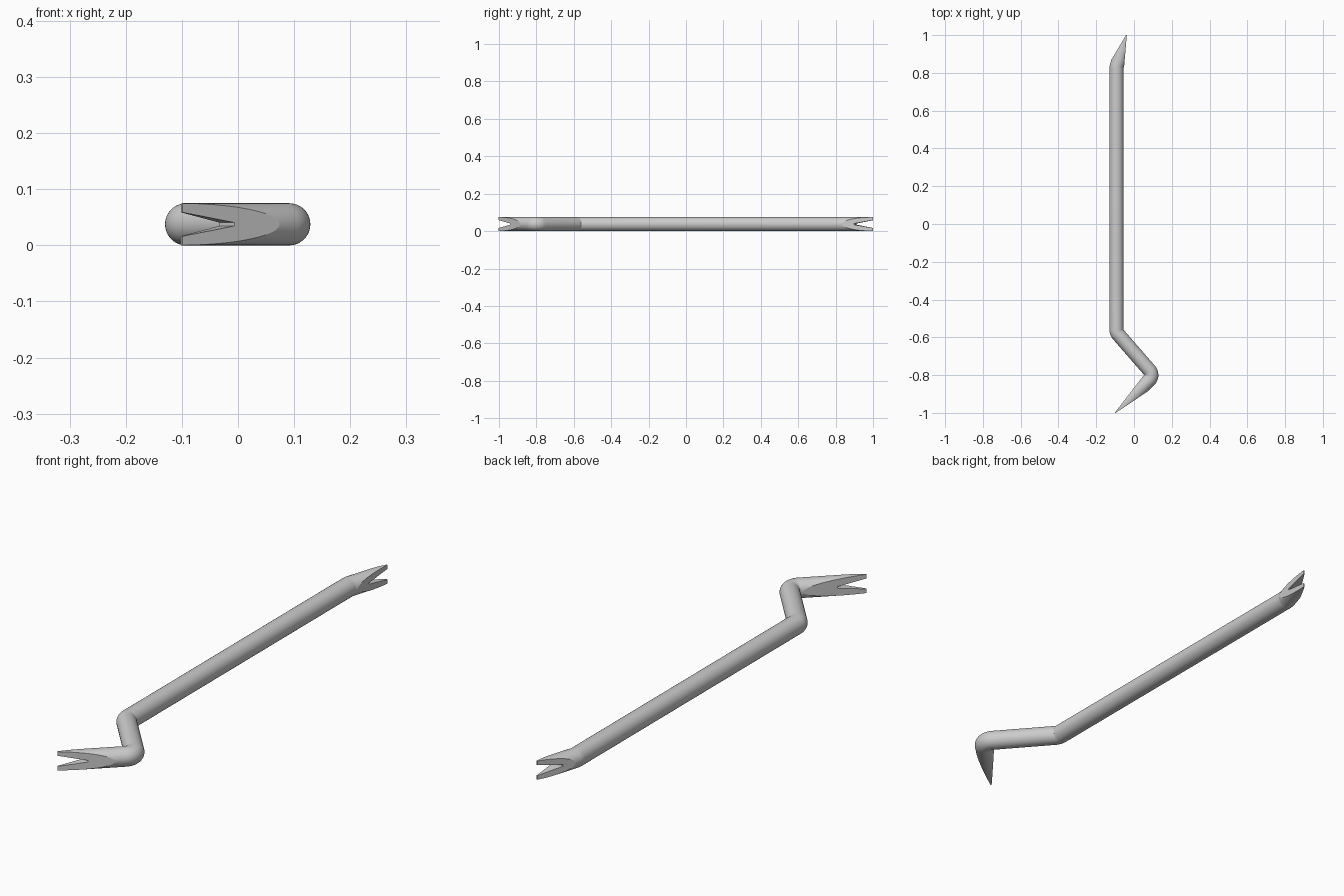
import bpy, bmesh
from math import sin, cos, pi, asin, atan2
from mathutils import Vector as V

if "Cube" in bpy.data.objects:
    bpy.data.objects.remove(bpy.data.objects["Cube"])

RAD = 0.0375          # bar radius
R = 0.0385            # bend radius of the centre line
UP = V((0, 0, 1))
TIP_A, TIP_B = V((-0.04, 1.0, RAD)), V((-0.1, -1.0, RAD))
PIV = [V((-0.054, 0.825, RAD)), V((-0.054, -0.56, RAD)), V((0.053, -0.80, RAD))]


def heading(t):       # angle measured from -y towards +x
    return V((sin(t), -cos(t), 0))


def left(t):
    return V((cos(t), sin(t), 0))


def angle(v):
    return atan2(v.x, -v.y)


# Headings of the four straight runs, tangent to the bend circles
d0, d1, d2 = PIV[0] - TIP_A, PIV[2] - PIV[1], TIP_B - PIV[2]
t = [angle(d0) - asin(R / d0.length), 0.0,
     angle(d1) + asin(2 * R / d1.length), angle(d2) - asin(R / d2.length)]

# Centre line: tip, three arcs, tip
path = [(TIP_A, t[0])]
for i, (p, side) in enumerate(zip(PIV, (-1, -1, 1))):
    n = 5 if i == 0 else 14
    for k in range(n + 1):
        a = t[i] + (t[i + 1] - t[i]) * k / n
        path.append((p + left(a) * R * side, a))
path.append((TIP_B, t[3]))


def finish(bm, name):
    bmesh.ops.recalc_face_normals(bm, faces=bm.faces)
    me = bpy.data.meshes.new(name)
    bm.to_mesh(me)
    bm.free()
    ob = bpy.data.objects.new(name, me)
    bpy.context.collection.objects.link(ob)
    return ob


# Round bar swept along the centre line
SEG = 48
bm = bmesh.new()
rings = [[bm.verts.new(c + left(a) * RAD * cos(2 * pi * k / SEG) + UP * RAD * sin(2 * pi * k / SEG))
          for k in range(SEG)] for c, a in path]
for r0, r1 in zip(rings, rings[1:]):
    for k in range(SEG):
        j = (k + 1) % SEG
        bm.faces.new((r0[k], r0[j], r1[j], r1[k]))
bm.faces.new(rings[0])
bm.faces.new(rings[-1])
bar = finish(bm, "pry_bar")
bpy.context.view_layer.objects.active = bar
bar.select_set(True)


def cut(points, origin, u, v, w, half):
    """Subtract a prism: outline in the u-v plane, extruded along w."""
    bm = bmesh.new()
    ends = [[bm.verts.new(origin + u * a + v * b + w * h) for a, b in points] for h in (-half, half)]
    bm.faces.new(ends[0])
    bm.faces.new(ends[1])
    for i in range(len(points)):
        j = (i + 1) % len(points)
        bm.faces.new((ends[0][i], ends[0][j], ends[1][j], ends[1][i]))
    cutter = finish(bm, "cutter")
    cutter.hide_render = True
    m = bar.modifiers.new("cut", 'BOOLEAN')
    m.operation, m.solver, m.object = 'DIFFERENCE', 'EXACT', cutter
    bpy.ops.object.modifier_apply(modifier=m.name)
    bpy.data.objects.remove(cutter)


def claw(tip, base, u, side, inner, outer, depth):
    """Flatten both sides to a wedge, then cut the V notch."""
    length = (tip - base).length
    for v, start in ((side, inner), (-side, outer)):
        h, top, end = 0.002, RAD + 0.0006, length + 0.01
        slope = (top - h) / (length - start)
        cut([(start, top), (start, top + 0.006), (end, top + 0.006), (end, h - slope * 0.01)],
            base, u, v, UP, 0.06)
    cut([(-depth, 0.003), (-depth, -0.003), (0.02, -0.0245), (0.02, 0.0245)],
        tip, u, UP, side, 0.06)


# Straight claw at the far end, hooked claw at the near end
claw(TIP_A, path[1][0], -heading(t[0]), left(t[0]), 0.006, 0.02, 0.10)
claw(TIP_B, path[-2][0], heading(t[3]), -left(t[3]), 0.006, 0.04, 0.11)

bpy.ops.object.shade_smooth_by_angle(angle=0.18)
